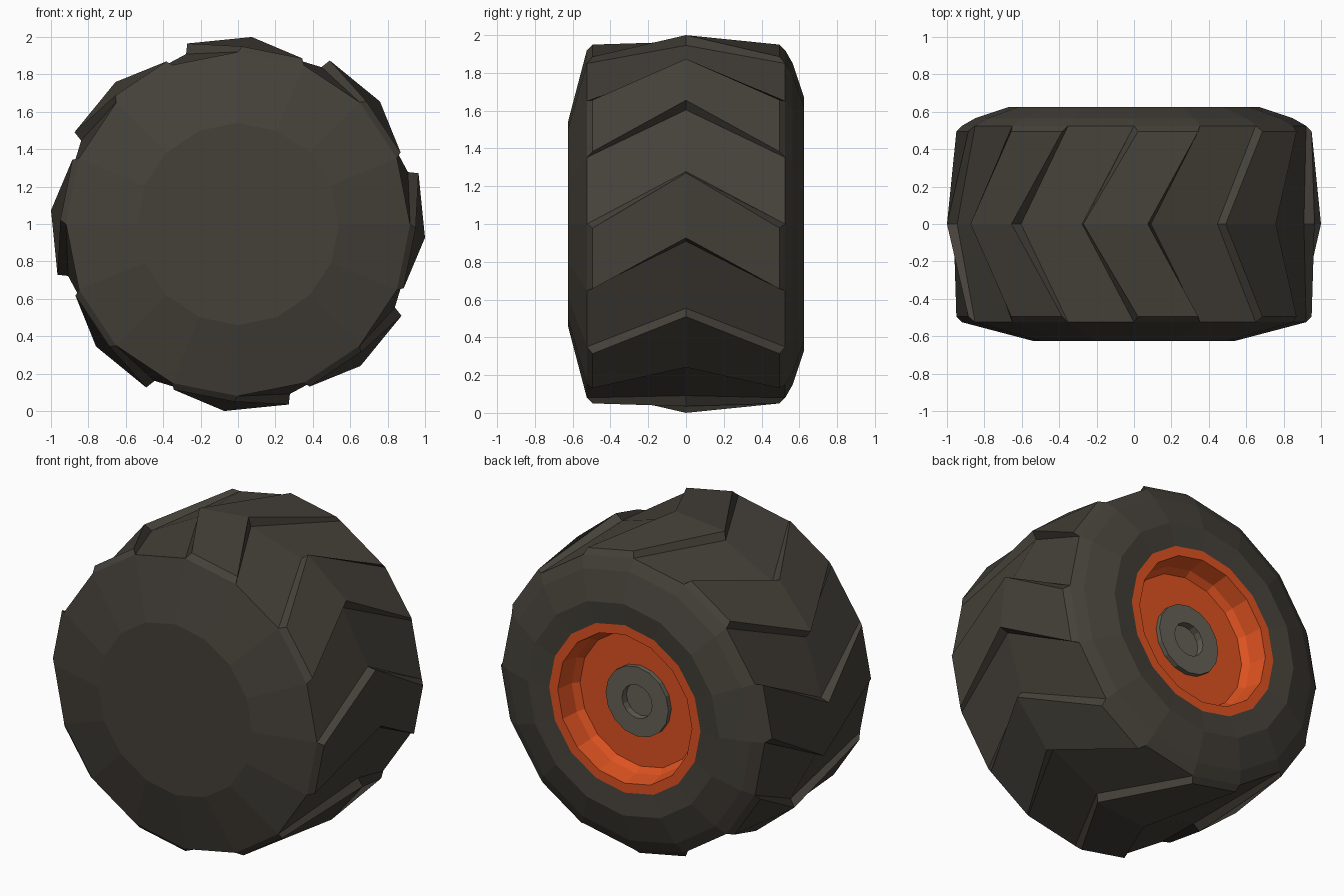
import bpy, bmesh
from math import sin, cos, radians

if "Cube" in bpy.data.objects:
    bpy.data.objects.remove(bpy.data.objects["Cube"])

SIDES = 16
STEP = 360 / SIDES
CENTRE_Z = 1.0


def point(r, y, deg):
    a = radians(deg)
    return (r * cos(a), y, CENTRE_Z + r * sin(a))


def material(name, rgb):
    m = bpy.data.materials.new(name)
    m.diffuse_color = (*rgb, 1)
    m.use_nodes = True
    m.node_tree.nodes["Principled BSDF"].inputs["Base Color"].default_value = m.diffuse_color
    return m


def lathe(bm, profile, skip=lambda i, k: False):
    """Spin (radius, y, phase) points round the axle; returns the vertex rings."""
    rings = [[bm.verts.new(point(r, y, k * STEP + ph)) for k in range(SIDES)]
             for r, y, ph in profile]
    for i in range(len(rings) - 1):
        a, b = rings[i], rings[i + 1]
        for k in range(SIDES):
            n = (k + 1) % SIDES
            if not skip(i, k):
                bm.faces.new((a[k], b[k], b[n], a[n]))
    return rings


def finish(bm, name, mat):
    mesh = bpy.data.meshes.new(name)
    bm.to_mesh(mesh)
    bm.free()
    mesh.materials.append(mat)
    ob = bpy.data.objects.new(name, mesh)
    bpy.context.collection.objects.link(ob)
    return ob


rubber = material("rubber", (0.06, 0.053, 0.042))
orange = material("orange_paint", (0.72, 0.085, 0.015))
metal = material("hub_metal", (0.13, 0.12, 0.095))

# Tyre: closed front, open back; the middle ring is twisted to make chevrons
TWIST = 17
bm = bmesh.new()
rings = lathe(bm, [(0.54, -0.625, 0), (0.92, -0.525, 0), (0.95, 0, TWIST),
                   (0.92, 0.525, 0), (0.85, 0.565, 0), (0.67, 0.625, 0),
                   (0.53, 0.612, 0)],
              skip=lambda i, k: i in (1, 2) and k % 2)
bm.faces.new(rings[0])

# Tread lugs: raised chevrons over every other column
INSET = 1.3
TOP = [(0.95, -0.495, 0), (1.0025, 0, TWIST), (0.95, 0.495, 0)]
for k in range(1, SIDES, 2):
    n = (k + 1) % SIDES
    base = [rings[j][k] for j in (1, 2, 3)] + [rings[j][n] for j in (3, 2, 1)]
    top = [bm.verts.new(point(r, y, k * STEP + ph + INSET)) for r, y, ph in TOP]
    top += [bm.verts.new(point(r, y, (k + 1) * STEP + ph - INSET))
            for r, y, ph in reversed(TOP)]
    for i in range(6):
        j = (i + 1) % 6
        bm.faces.new((base[i], base[j], top[j], top[i]))
    bm.faces.new((top[0], top[1], top[4], top[5]))
    bm.faces.new((top[1], top[2], top[3], top[4]))
finish(bm, "tyre", rubber)

# Rim: lip, dished wall and recessed disc
bm = bmesh.new()
lathe(bm, [(0.53, 0.612, 0), (0.47, 0.612, 0), (0.45, 0.50, 0),
           (0.42, 0.46, 0), (0.20, 0.46, 0)])
finish(bm, "rim", orange)

# Hub: raised collar with a blind hole
bm = bmesh.new()
rings = lathe(bm, [(0.22, 0.455, 0), (0.22, 0.49, 0), (0.105, 0.49, 0),
                   (0.105, 0.445, 0)])
bm.faces.new(rings[-1][::-1])
finish(bm, "hub", metal)
